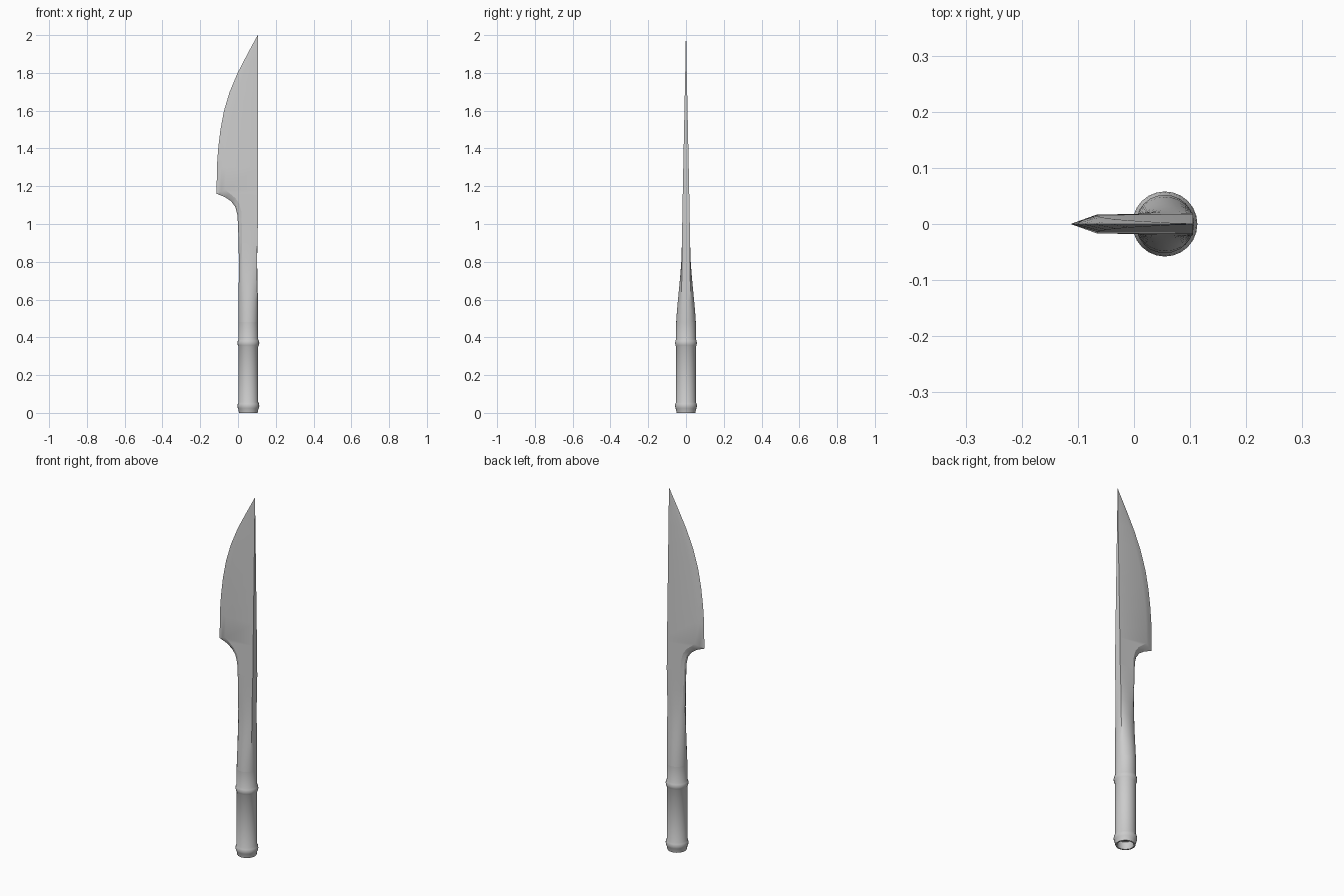
import bpy
from math import sin, cos, tau

cube = bpy.data.objects.get("Cube")
if cube:
    bpy.data.objects.remove(cube, do_unlink=True)

SEGMENTS = 24
AXIS_X = 0.055      # centre line of the handle
SPINE_X = 0.105     # straight back of the blade
GRIP_R = 0.052

steel = bpy.data.materials.new("grey steel")
steel.use_nodes = True
steel.diffuse_color = (0.6, 0.6, 0.6, 1)
steel.node_tree.nodes["Principled BSDF"].inputs["Base Color"].default_value = (0.6, 0.6, 0.6, 1)


def loft(name, rings, cap_start=False, cap_end=False, angle=0.5):
    """Skin a list of equal-length closed rings."""
    n = len(rings[0])
    verts = [p for ring in rings for p in ring]
    faces = [(r * n + i, r * n + (i + 1) % n, (r + 1) * n + (i + 1) % n, (r + 1) * n + i)
             for r in range(len(rings) - 1) for i in range(n)]
    if cap_start:
        faces.append(tuple(reversed(range(n))))
    if cap_end:
        faces.append(tuple(range(len(verts) - n, len(verts))))
    mesh = bpy.data.meshes.new(name)
    mesh.from_pydata(verts, [], faces)
    mesh.materials.append(steel)
    obj = bpy.data.objects.new(name, mesh)
    bpy.context.collection.objects.link(obj)
    bpy.ops.object.select_all(action='DESELECT')
    obj.select_set(True)
    bpy.context.view_layer.objects.active = obj
    bpy.ops.object.shade_smooth_by_angle(angle=angle)
    return obj


def circle(r, z):
    return [(AXIS_X + r * cos(tau * i / SEGMENTS), r * sin(tau * i / SEGMENTS), z)
            for i in range(SEGMENTS)]


def bead(z, half):
    """Profile of a rounded collar around the grip."""
    return [(GRIP_R, z - half), (0.056, z - half * 0.6), (0.058, z),
            (0.056, z + half * 0.6), (GRIP_R, z + half)]


# Handle: turned tube with a recessed end and two collars
profile = [(0.04, 0.04), (0.04, 0.004), (0.042, 0), (0.049, 0), (0.051, 0.006)]
profile += bead(0.037, 0.02) + bead(0.37, 0.02) + [(GRIP_R, 0.48)]
loft("handle", [circle(r, z) for r, z in profile], cap_start=True)


# Neck: round grip section flattening into the blade's section
NECK_T = 0.02


def flat_section(a):
    """Point of the flat section that matches angle step a of the circle."""
    corner = SEGMENTS // 12
    half = SEGMENTS // 2
    k = a if a <= half else a - SEGMENTS
    side = 1 if k >= 0 else -1
    k = abs(k)
    if k <= corner:                       # square spine end
        return SPINE_X, side * NECK_T * k / corner
    if k >= half - corner:                # rounded belly end
        s = (half - k) / corner
        return 0.02 * s * s, side * NECK_T * s
    s = (k - corner) / (half - 2 * corner)
    return SPINE_X + (0.02 - SPINE_X) * s, side * NECK_T


def neck_ring(z, f, pinch):
    ring = []
    for i, (cx, cy, _) in enumerate(circle(GRIP_R, z)):
        fx, fy = flat_section(i)
        x = cx + (fx - cx) * f
        ring.append((AXIS_X + (x - AXIS_X) * pinch, cy + (fy - cy) * f, z))
    return ring


neck = [(0.48, 0, 1), (0.54, 0.12, 1), (0.6, 0.3, 0.98), (0.66, 0.48, 0.96),
        (0.72, 0.66, 0.94), (0.8, 0.84, 0.92), (0.9, 0.95, 0.95), (1.0, 1, 1)]
loft("neck", [neck_ring(*n) for n in neck])


# Blade: each station is edge x, edge z, bevel x, bevel z, spine z, bulge of the bevel
stations = [
    (0, 1.0, 0.02, 1.0, 1.0, 1),
    (-0.004, 1.05, 0.018, 1.065, 1.05, 1),
    (-0.014, 1.09, 0.006, 1.108, 1.09, 1),
    (-0.036, 1.12, -0.014, 1.137, 1.12, 0.8),
    (-0.07, 1.143, -0.042, 1.16, 1.15, 0.5),
    (-0.113, 1.16, -0.066, 1.18, 1.18, 0),
    (-0.112, 1.3, -0.065, 1.3, 1.3, 0),
    (-0.105, 1.4, -0.06, 1.4, 1.4, 0),
    (-0.093, 1.5, -0.049, 1.5, 1.5, 0),
    (-0.074, 1.6, -0.032, 1.6, 1.6, 0),
    (-0.044, 1.7, -0.006, 1.7, 1.7, 0),
    (-0.002, 1.8, 0.028, 1.8, 1.8, 0),
    (0.05, 1.9, 0.066, 1.9, 1.9, 0),
    (0.104, 2.0, 0.1045, 2.0, 2.0, 0),
]


def thickness(z):
    """Half thickness, thinning from the neck to the tip."""
    return max(0.001, NECK_T - 0.0035 * max(0, z - 1.0) / 0.2 if z < 1.2
               else 0.0165 * (2.0 - z) / 0.8)


def blade_ring(ex, ez, bx, bz, sz, bulge):
    mid = 0.5 - 0.25 * bulge
    mx, mz = ex + (bx - ex) * mid, ez + (bz - ez) * mid
    tb, ts = thickness(bz), thickness(sz)
    upper = [(SPINE_X, ts, sz), (bx, tb, bz), (mx, tb / 2, mz)]
    lower = [(x, -y, z) for x, y, z in reversed(upper)]
    return upper + [(ex, 0, ez)] + lower


loft("blade", [blade_ring(*s) for s in stations], cap_end=True, angle=0.35)
